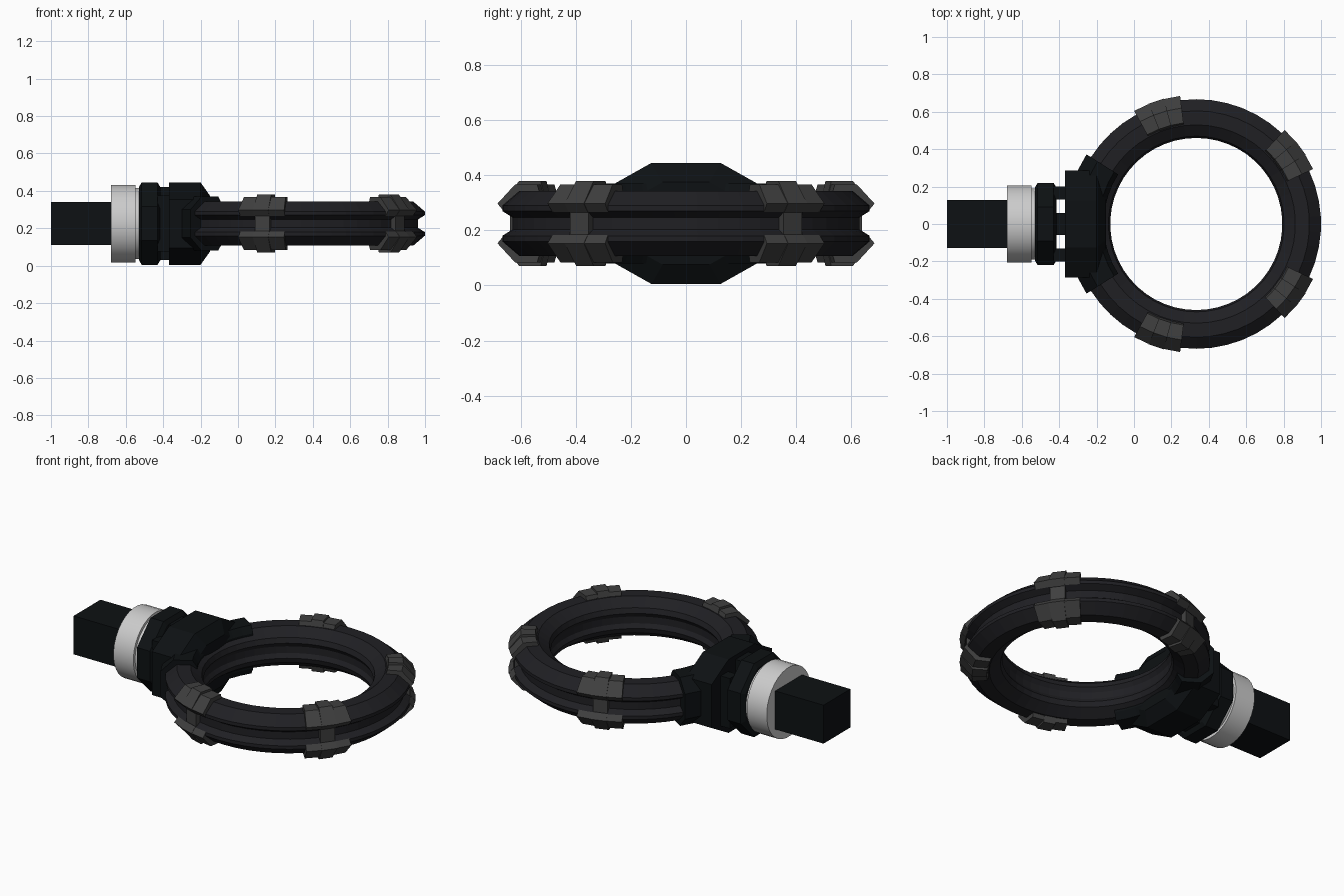
import bpy, bmesh
from math import radians, cos, sin, pi

if "Cube" in bpy.data.objects:
    bpy.data.objects.remove(bpy.data.objects["Cube"])

CX, CZ = 0.333, 0.225          # ring centre
STEP = 7.2                     # 50 ring segments


def material(name, rgb):
    m = bpy.data.materials.new(name)
    m.diffuse_color = (*rgb, 1)
    m.use_nodes = True
    m.node_tree.nodes["Principled BSDF"].inputs["Base Color"].default_value = m.diffuse_color
    return m


RUBBER = material("rubber", (0.014, 0.014, 0.017))
BLACK = material("black_plastic", (0.004, 0.0055, 0.0065))
CLAMP = material("dark_grey", (0.05, 0.05, 0.05))
METAL = material("light_metal", (0.6, 0.6, 0.6))


def finish(bm, name, mat):
    bmesh.ops.recalc_face_normals(bm, faces=bm.faces)
    me = bpy.data.meshes.new(name)
    bm.to_mesh(me)
    bm.free()
    ob = bpy.data.objects.new(name, me)
    bpy.context.collection.objects.link(ob)
    me.materials.append(mat)
    return ob


def loft(bm, loops, closed=False):
    """Skin equal-length loops of points; cap the ends unless closed."""
    rows = [[bm.verts.new(p) for p in lp] for lp in loops]
    n = len(rows[0])
    for i in range(len(rows) if closed else len(rows) - 1):
        a, b = rows[i], rows[(i + 1) % len(rows)]
        for j in range(n):
            bm.faces.new((a[j], a[(j + 1) % n], b[(j + 1) % n], b[j]))
    if not closed:
        bm.faces.new(rows[0])
        bm.faces.new(rows[-1])


def sweep(bm, section, start, count, flip=1, closed=False):
    """Turn a (radius, height) section around the ring axis."""
    loops = []
    for k in range(count if closed else count + 1):
        a = radians(start + k * STEP)
        loops.append([(CX + r * cos(a), r * sin(a), CZ + flip * z) for r, z in section])
    loft(bm, loops, closed)


def mirrored(half):
    return half + [(r, -z) for r, z in reversed(half)]


def along_x(bm, outline, stations):
    """Loft a (y, z) outline along x; stations are (x, scale)."""
    loft(bm, [[(x, y * s, CZ + z * s) for y, z in outline] for x, s in stations])


def box(bm, x0, x1, y0, y1, h):
    along_x(bm, [(y0, -h), (y1, -h), (y1, h), (y0, h)], [(x0, 1), (x1, 1)])


# Ring: twin-rail section with a groove outside and inside
bm = bmesh.new()
sweep(bm, mirrored([(0.63, 0.022), (0.667, 0.045), (0.667, 0.065), (0.605, 0.118),
                    (0.53, 0.118), (0.47, 0.075), (0.46, 0.045), (0.475, 0.02)]),
      STEP / 2, 50, closed=True)
finish(bm, "ring", RUBBER)

# Clamps: upper and lower pads three segments wide, joined by a narrow neck
PAD = [(0.69, 0.072), (0.625, 0.142), (0.545, 0.142), (0.535, 0.11),
       (0.6, 0.11), (0.655, 0.05), (0.665, 0.042)]
MID = [(0.692, 0.072), (0.625, 0.155), (0.545, 0.155), (0.533, 0.11),
       (0.6, 0.11), (0.655, 0.05), (0.665, 0.04)]
NECK = mirrored([(0.66, 0.045), (0.62, 0.045)])
for i, ang in enumerate((36, 108, 252, 324)):
    bm = bmesh.new()
    for flip in (1, -1):
        sweep(bm, PAD, ang - 1.5 * STEP, 1, flip)
        sweep(bm, MID, ang - 0.5 * STEP, 1, flip)
        sweep(bm, PAD, ang + 0.5 * STEP, 1, flip)
    sweep(bm, NECK, ang - 0.5 * STEP, 1)
    finish(bm, f"clamp_{i + 1}", CLAMP)

# Ring clasp: curved sleeve over the ring at the handle side
bm = bmesh.new()
sweep(bm, mirrored([(0.695, 0.075), (0.625, 0.145), (0.52, 0.145), (0.495, 0.105)]),
      180 - 4.5 * STEP, 9)
finish(bm, "ring_clasp", BLACK)

# Mount block: wide octagonal block tapering onto the ring
OCT = [(0.125, 0.22), (0.285, 0.13), (0.285, -0.13), (0.125, -0.22),
       (-0.125, -0.22), (-0.285, -0.13), (-0.285, 0.13), (-0.125, 0.22)]
bm = bmesh.new()
along_x(bm, OCT, [(-0.37, 1), (-0.2, 1), (-0.15, 0.68)])
finish(bm, "mount_block", BLACK)

# Prongs bridging the gap between mount block and collar
bm = bmesh.new()
box(bm, -0.43, -0.36, -0.06, 0.06, 0.195)
for s in (-1, 1):
    box(bm, -0.43, -0.36, s * 0.13, s * 0.2, 0.15)
finish(bm, "prongs", BLACK)


def disc(sides):
    off = pi / sides
    return [(cos(off + 2 * pi * k / sides) / cos(off),
             sin(off + 2 * pi * k / sides) / cos(off)) for k in range(sides)]


# Octagonal collar with chamfered rims
bm = bmesh.new()
along_x(bm, disc(8), [(-0.53, 0.195), (-0.515, 0.22), (-0.43, 0.22), (-0.415, 0.195)])
finish(bm, "collar", BLACK)

# Metal band and the thin spacer beside it
for name, mat, x0, x1, r in (("metal_band", METAL, -0.68, -0.548, 0.207),
                             ("spacer", METAL, -0.55, -0.525, 0.19)):
    bm = bmesh.new()
    along_x(bm, disc(32), [(x0, r), (x1, r)])
    ob = finish(bm, name, mat)
    bpy.context.view_layer.objects.active = ob
    ob.select_set(True)
    bpy.ops.object.shade_smooth_by_angle(angle=radians(35))
    ob.select_set(False)

# Square grip
bm = bmesh.new()
box(bm, -1.0, -0.6, -0.127, 0.127, 0.115)
finish(bm, "grip", BLACK)
